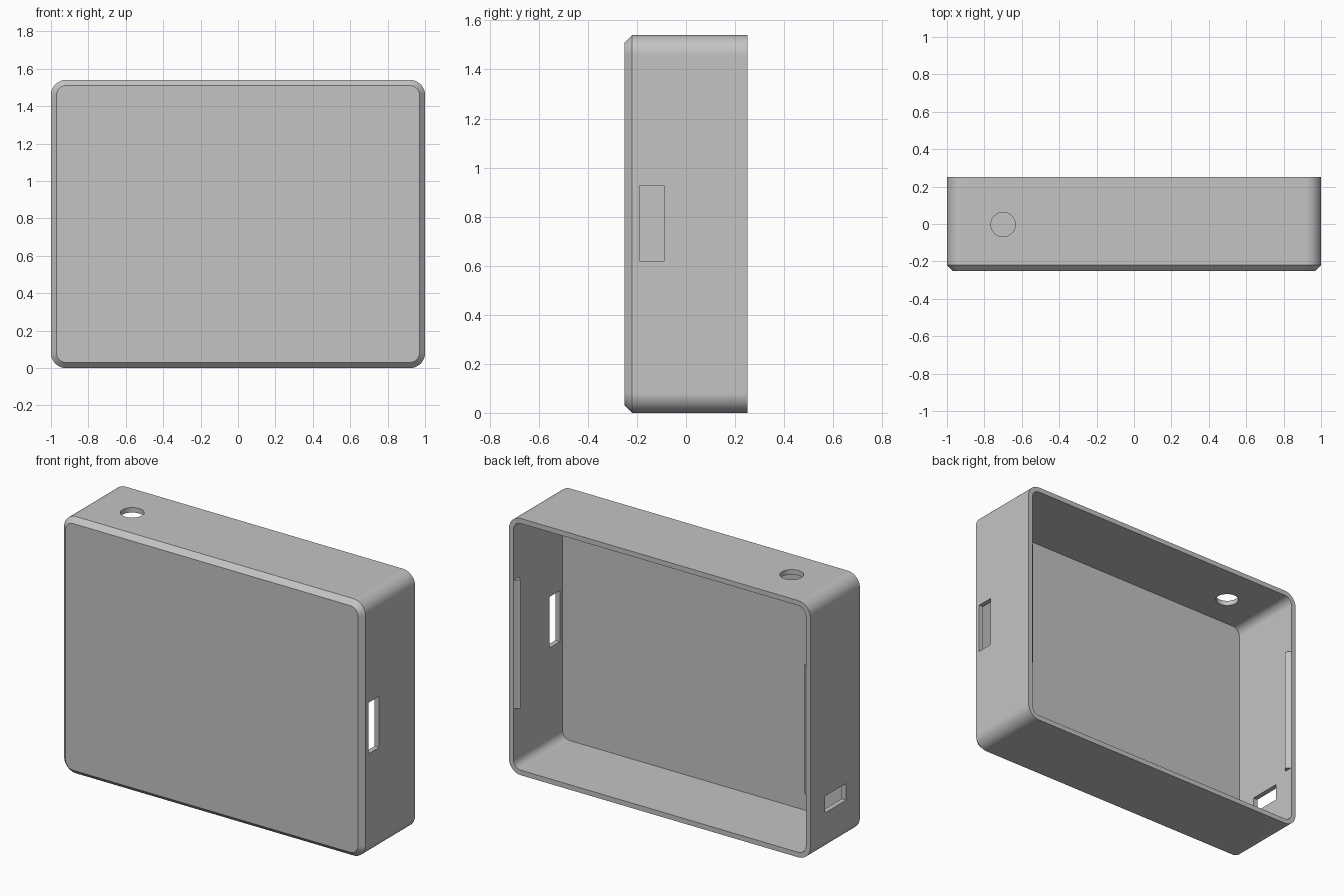
import bpy, bmesh, math
from mathutils import Matrix, Vector

cube = bpy.data.objects.get("Cube")
if cube:
    bpy.data.objects.remove(cube, do_unlink=True)

W, H, D = 2.0, 1.54, 0.5      # width, height, depth
WALL, CHAMFER, RADIUS = 0.03, 0.03, 0.08
BACK, FRONT = D / 2, -D / 2

grey = bpy.data.materials.new("plain grey")
grey.use_nodes = True
colour = (0.55, 0.55, 0.55, 1)
grey.diffuse_color = colour
grey.node_tree.nodes["Principled BSDF"].inputs["Base Color"].default_value = colour


def make_object(name, bm):
    bmesh.ops.recalc_face_normals(bm, faces=bm.faces)
    mesh = bpy.data.meshes.new(name)
    bm.to_mesh(mesh)
    bm.free()
    mesh.materials.append(grey)
    obj = bpy.data.objects.new(name, mesh)
    bpy.context.collection.objects.link(obj)
    return obj


def select(obj):
    bpy.ops.object.select_all(action='DESELECT')
    obj.select_set(True)
    bpy.context.view_layer.objects.active = obj


def rounded_loop(bm, inset, y, steps=10):
    """Rounded rectangle of vertices, parallel to the front."""
    r = RADIUS - inset
    cx, cz = W / 2 - RADIUS, H / 2 - RADIUS
    verts = []
    for corner, (sx, sz) in enumerate([(1, 1), (-1, 1), (-1, -1), (1, -1)]):
        for i in range(steps + 1):
            a = math.pi / 2 * (corner + i / steps)
            verts.append(bm.verts.new((sx * cx + r * math.cos(a), y,
                                       H / 2 + sz * cz + r * math.sin(a))))
    return verts


# Open-backed case: chamfered front, outer wall, rim, inner wall, floor
bm = bmesh.new()
sections = [(CHAMFER, FRONT), (0, FRONT + CHAMFER), (0, BACK),
            (WALL, BACK), (WALL, FRONT + 0.035)]
loops = [rounded_loop(bm, inset, y) for inset, y in sections]
for a, b in zip(loops, loops[1:]):
    n = len(a)
    for i in range(n):
        j = (i + 1) % n
        bm.faces.new((a[i], a[j], b[j], b[i]))
bm.faces.new(loops[0])
bm.faces.new(loops[-1])
case = make_object("case", bm)


def box_cutter(name, centre, size):
    bm = bmesh.new()
    bmesh.ops.create_cube(bm, size=1, matrix=Matrix.Translation(centre) @ Matrix.Diagonal((*size, 1)))
    return make_object(name, bm)


# Openings: one slot in each side wall and a round hole in the top
bm = bmesh.new()
bmesh.ops.create_cone(bm, cap_ends=True, segments=48, radius1=0.065, radius2=0.065,
                      depth=0.2, matrix=Matrix.Translation((-0.7, -0.003, H)))
cutters = [
    make_object("top_hole_cutter", bm),
    box_cutter("left_slot_cutter", Vector((1, -0.14, 0.773)), (0.2, 0.1, 0.306)),
    box_cutter("right_slot_cutter", Vector((-1, 0.01, 0.285)), (0.2, 0.2, 0.1)),
]
select(case)
for cutter in cutters:
    cutter.hide_render = True
    mod = case.modifiers.new(cutter.name, 'BOOLEAN')
    mod.operation = 'DIFFERENCE'
    mod.solver = 'EXACT'
    mod.object = cutter
    bpy.ops.object.modifier_apply(modifier=mod.name)
for cutter in cutters:
    bpy.data.objects.remove(cutter, do_unlink=True)

bpy.ops.object.shade_smooth_by_angle(angle=math.radians(30))
weighted = case.modifiers.new("even_shading", 'WEIGHTED_NORMAL')
weighted.keep_sharp = True

# Triangular snap ridges inside the side walls, just behind the rim
for name, side in (("left_snap_ridge", 1), ("right_snap_ridge", -1)):
    bm = bmesh.new()
    wall = W / 2 - WALL
    profile = [(wall + 0.005, BACK - 0.001), (wall, BACK - 0.001), (wall - 0.027, BACK - 0.027),
               (wall, BACK - 0.054), (wall + 0.005, BACK - 0.054)]
    face = bm.faces.new([bm.verts.new((side * x, y, H / 2 - 0.385)) for x, y in profile])
    top = bmesh.ops.extrude_face_region(bm, geom=[face])["geom"]
    bmesh.ops.translate(bm, vec=(0, 0, 0.77),
                        verts=[v for v in top if isinstance(v, bmesh.types.BMVert)])
    make_object(name, bm)
